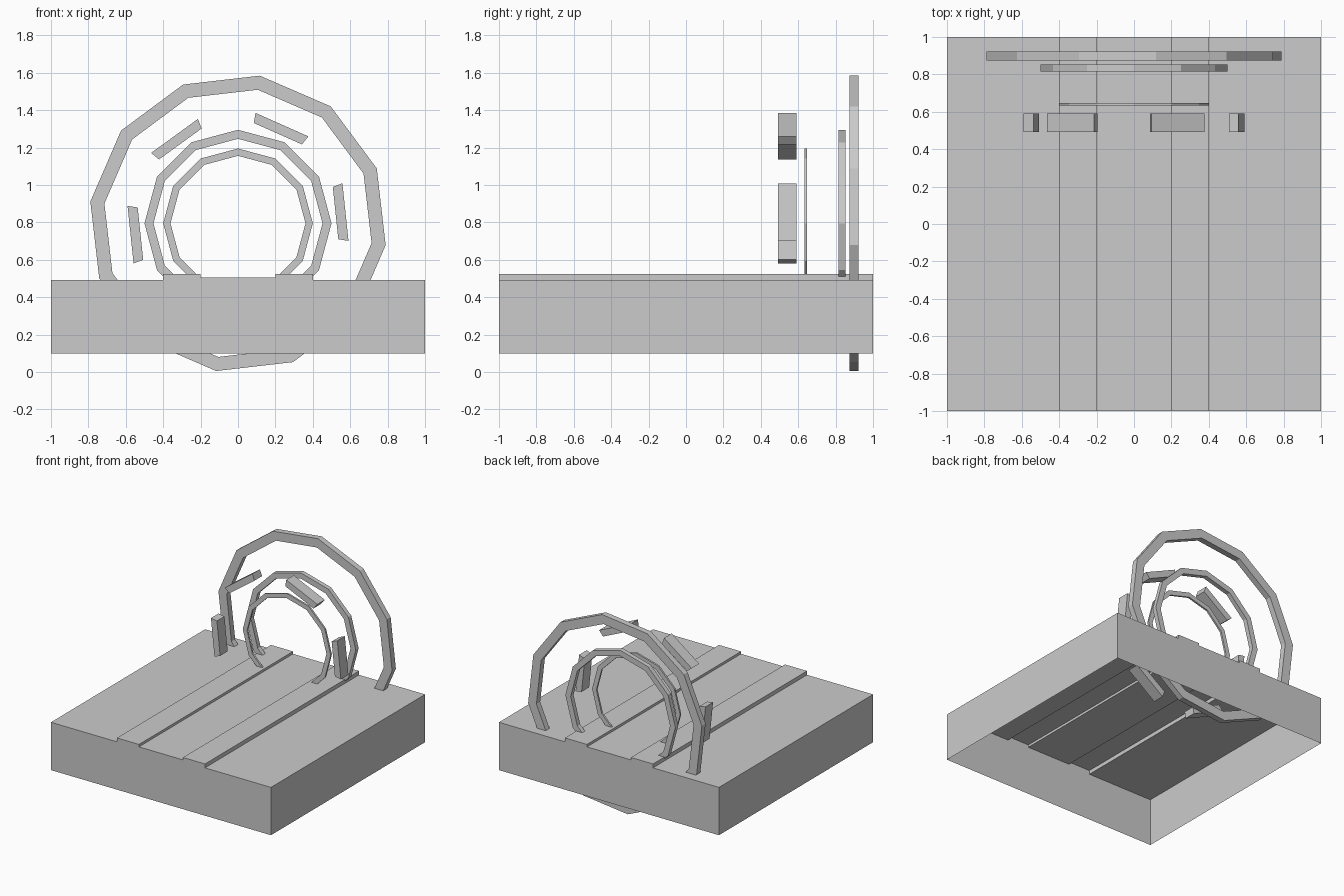
import bpy, bmesh
from math import cos, sin, radians

if "Cube" in bpy.data.objects:
    bpy.data.objects.remove(bpy.data.objects["Cube"])

CENTRE_Z = 0.795
SIDES = 12


def finish(name, bm, recalc=True):
    if recalc:
        bmesh.ops.recalc_face_normals(bm, faces=bm.faces)
    mesh = bpy.data.meshes.new(name)
    bm.to_mesh(mesh)
    bm.free()
    obj = bpy.data.objects.new(name, mesh)
    bpy.context.collection.objects.link(obj)
    return obj


def prism(bm, profile, y0, y1):
    """Extrude an x-z outline from y0 to y1 and return its side faces."""
    front = [bm.verts.new((x, y0, z)) for x, z in profile]
    back = [bm.verts.new((x, y1, z)) for x, z in profile]
    bm.faces.new(front)
    bm.faces.new(back[::-1])
    n = len(profile)
    return [bm.faces.new((front[i], back[i], back[(i + 1) % n], front[(i + 1) % n]))
            for i in range(n)]


def polar(r, deg):
    return r * cos(radians(deg)), CENTRE_Z + r * sin(radians(deg))


def ring(name, outer, inner, y0, y1, start):
    """Square-section polygon ring standing in the x-z plane."""
    bm = bmesh.new()
    loops = []
    for i in range(SIDES):
        a = start + 360 / SIDES * i
        corners = ((outer, y0), (outer, y1), (inner, y1), (inner, y0))
        loops.append([bm.verts.new((polar(r, a)[0], y, polar(r, a)[1]))
                      for r, y in corners])
    for i in range(SIDES):
        p, q = loops[i], loops[(i + 1) % SIDES]
        for j in range(4):
            k = (j + 1) % 4
            bm.faces.new((p[j], p[k], q[k], q[j]))
    return finish(name, bm)


# Base: stepped slab with two raised rails, open underneath
half = [(0.2, 0.505), (0.2, 0.525), (0.4, 0.525), (0.4, 0.493), (1, 0.493), (1, 0.1)]
profile = [(-x, z) for x, z in half[::-1]] + half
bm = bmesh.new()
sides = prism(bm, profile, -1, 1)
bmesh.ops.recalc_face_normals(bm, faces=bm.faces)
bmesh.ops.delete(bm, geom=[sides[-1]], context='FACES_ONLY')
finish("base", bm, recalc=False)

# Three standing rings, partly sunk in the base
ring("outer_ring", 0.798, 0.722, 0.873, 0.922, -8.4)
ring("middle_ring", 0.5, 0.452, 0.815, 0.852, 0)
ring("inner_ring", 0.4, 0.361, 0.633, 0.648, 0)

# Six separate ring segments around the opening
for i in range(6):
    a = -9 + 60 * i
    bm = bmesh.new()
    prism(bm, [polar(0.598, a), polar(0.598, a + 30),
               polar(0.543, a + 30), polar(0.543, a)], 0.492, 0.59)
    finish(f"ring_segment_{i + 1}", bm)
